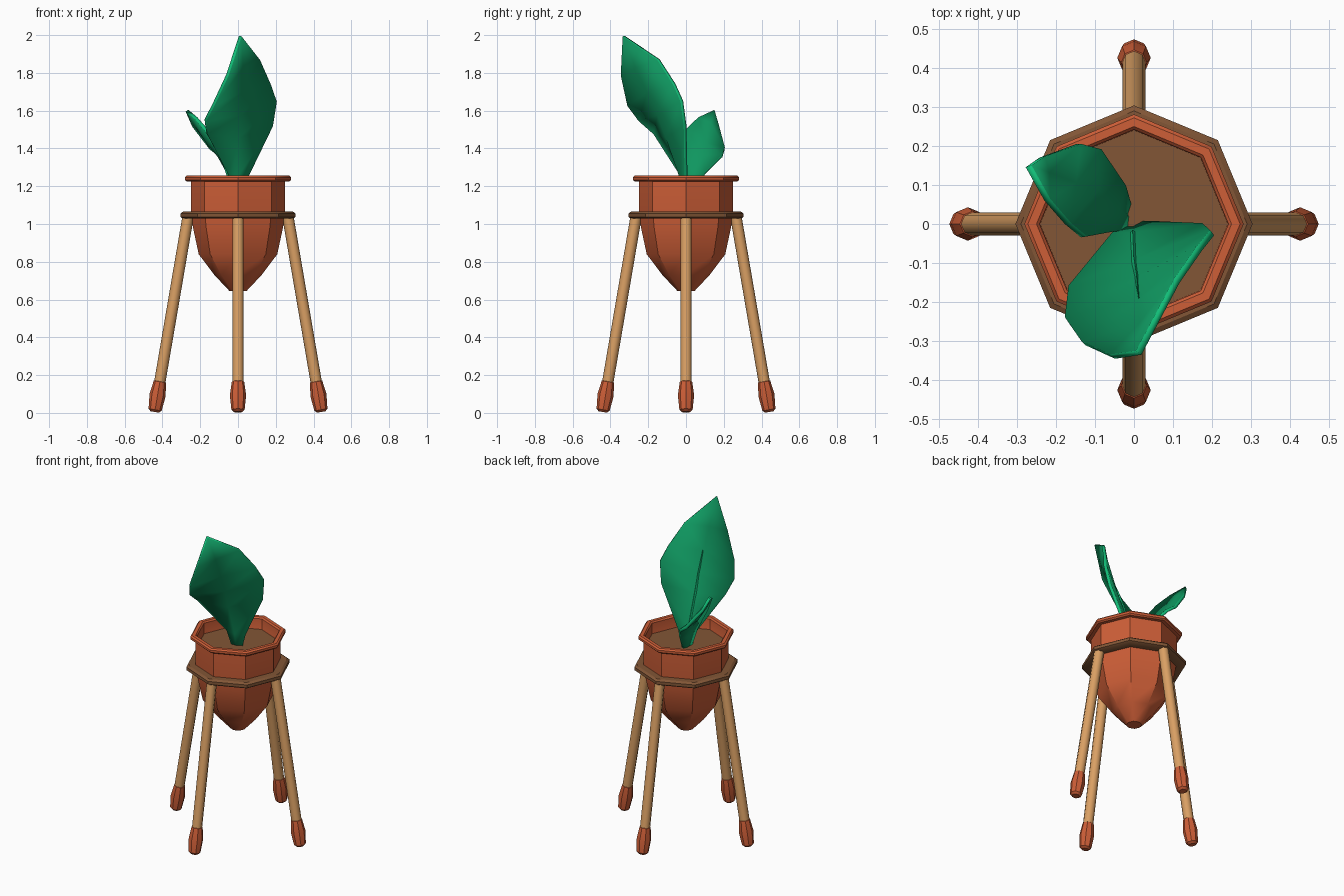
import bpy, bmesh, math
from mathutils import Vector, Matrix

if "Cube" in bpy.data.objects:
    bpy.data.objects.remove(bpy.data.objects["Cube"])


def material(name, r, g, b):
    lin = [((c / 255 + 0.055) / 1.055) ** 2.4 for c in (r, g, b)]
    m = bpy.data.materials.new(name)
    m.diffuse_color = (*lin, 1)
    m.use_nodes = True
    m.node_tree.nodes["Principled BSDF"].inputs["Base Color"].default_value = m.diffuse_color
    return m


TERRACOTTA = material("terracotta", 205, 94, 55)
WOOD = material("light wood", 218, 160, 100)
BROWN = material("dark brown", 130, 86, 54)
GREEN = material("leaf green", 15, 150, 95)
BRIGHT = material("leaf edge green", 18, 190, 120)


def finish(bm, name, mats, angle=35, matrix=None):
    bmesh.ops.recalc_face_normals(bm, faces=bm.faces)
    me = bpy.data.meshes.new(name)
    bm.to_mesh(me)
    bm.free()
    for m in mats:
        me.materials.append(m)
    ob = bpy.data.objects.new(name, me)
    bpy.context.collection.objects.link(ob)
    if matrix:
        ob.matrix_world = matrix
    bpy.ops.object.select_all(action='DESELECT')
    ob.select_set(True)
    bpy.context.view_layer.objects.active = ob
    bpy.ops.object.shade_smooth_by_angle(angle=math.radians(angle))
    return ob


def lathe(name, profile, mat, loop=False, caps=True, angle=35, matrix=None, sides=8):
    """Revolve (radius, height) points around z with few sides."""
    bm = bmesh.new()
    rings = []
    for r, z in profile:
        rings.append([bm.verts.new((r * math.cos(math.tau * i / sides),
                                    r * math.sin(math.tau * i / sides), z)) for i in range(sides)])
    pairs = list(zip(rings, rings[1:]))
    if loop:
        pairs.append((rings[-1], rings[0]))
    for a, b in pairs:
        for i in range(sides):
            j = (i + 1) % sides
            bm.faces.new((a[i], a[j], b[j], b[i]))
    if caps and not loop:
        bm.faces.new(rings[0])
        bm.faces.new(rings[-1])
    return finish(bm, name, [mat], angle, matrix)


# Pot with rolled lip and inner wall
lathe("pot", [(0.045, 0.645), (0.125, 0.73), (0.208, 0.84), (0.238, 0.98), (0.25, 1.07),
              (0.25, 1.225), (0.272, 1.225), (0.281, 1.233), (0.281, 1.247), (0.272, 1.256),
              (0.25, 1.256), (0.242, 1.247), (0.24, 1.15), (0.2, 1.07)], TERRACOTTA)

# Hollowed soil inside the pot
lathe("soil", [(0.242, 1.18), (0.2, 1.135), (0.11, 1.09), (0.02, 1.075)], BROWN, angle=60)
bpy.data.objects["soil"].data.update()

# Support ring around the pot
lathe("support_ring", [(0.235, 1.028), (0.29, 1.028), (0.304, 1.037), (0.304, 1.056),
                       (0.29, 1.066), (0.235, 1.066)], BROWN, loop=True)

# Four splayed legs with terracotta feet
foot, top = Vector((0.441, 0, 0.005)), Vector((0.265, 0, 1.035))
axis = top - foot
tilt = Matrix.Translation(foot) @ Matrix.Rotation(math.atan2(axis.x, axis.z), 4, 'Y')
for k, side in enumerate(("right", "back", "left", "front")):
    turn = Matrix.Rotation(k * math.pi / 2, 4, 'Z') @ tilt
    lathe(side + "_leg", [(0.03, 0.1), (0.03, axis.length)], WOOD, angle=50, matrix=turn)
    lathe(side + "_foot", [(0.022, 0), (0.035, 0.012), (0.043, 0.09), (0.033, 0.162),
                           (0.028, 0.165)], TERRACOTTA, matrix=turn)


def leaf(name, left, mid, right, tip, thickness):
    """Leaf blade from matching left, middle and right edge points."""
    bm = bmesh.new()
    rows = [[bm.verts.new(p) for p in row] for row in zip(left, mid, right)]
    for a, b in zip(rows, rows[1:]):
        for i in range(2):
            bm.faces.new((a[i], a[i + 1], b[i + 1], b[i]))
    t = bm.verts.new(tip)
    for i in range(2):
        bm.faces.new((rows[-1][i], rows[-1][i + 1], t))
    ob = finish(bm, name, [GREEN, BRIGHT], 50)
    s = ob.modifiers.new("thickness", 'SOLIDIFY')
    s.thickness = thickness
    s.offset = 0
    s.material_offset_rim = 1
    return ob


# Large leaf leaning forward
big_mid = [(0, 0, 1.1), (0, -0.03, 1.26), (0.003, -0.1, 1.46), (0.01, -0.145, 1.58),
           (0.015, -0.2, 1.7), (0.02, -0.26, 1.83)]
leaf("large_leaf",
     [(-0.012, 0, 1.1), (-0.055, -0.03, 1.27), (-0.165, -0.165, 1.48), (-0.173, -0.245, 1.55),
      (-0.13, -0.305, 1.63), (-0.055, -0.34, 1.79)],
     big_mid,
     [(0.012, 0, 1.1), (0.055, 0, 1.26), (0.18, -0.005, 1.52), (0.2, -0.022, 1.65),
      (0.168, -0.062, 1.74), (0.11, -0.145, 1.87)],
     (0.012, -0.33, 1.995), 0.018)

# Small leaf leaning back and left
leaf("small_leaf",
     [(-0.005, 0.015, 1.1), (-0.028, 0.1, 1.27), (-0.09, 0.192, 1.36), (-0.143, 0.205, 1.4),
      (-0.235, 0.172, 1.52)],
     [(0, 0, 1.1), (-0.045, 0.04, 1.26), (-0.1, 0.085, 1.36), (-0.155, 0.105, 1.425),
      (-0.225, 0.13, 1.53)],
     [(0, -0.012, 1.1), (-0.065, -0.02, 1.3), (-0.128, -0.033, 1.43), (-0.17, 0.002, 1.5),
      (-0.222, 0.062, 1.56)],
     (-0.27, 0.148, 1.6), 0.018)

# Raised midrib on the upper side of the large leaf
bm = bmesh.new()
n = Vector((-0.2, 0.85, 0.48)).normalized()
prev = None
for p, w in zip(big_mid[1:5], (0.012, 0.01, 0.007, 0.002)):
    c = Vector(p) + n * 0.004
    ring = [bm.verts.new(c + d) for d in (Vector((-w, 0, 0)), n * 0.014, Vector((w, 0, 0)))]
    if prev:
        for i in range(3):
            j = (i + 1) % 3
            bm.faces.new((prev[i], prev[j], ring[j], ring[i]))
    else:
        bm.faces.new(ring)
    prev = ring
bm.faces.new(prev)
finish(bm, "leaf_midrib", [BRIGHT])
